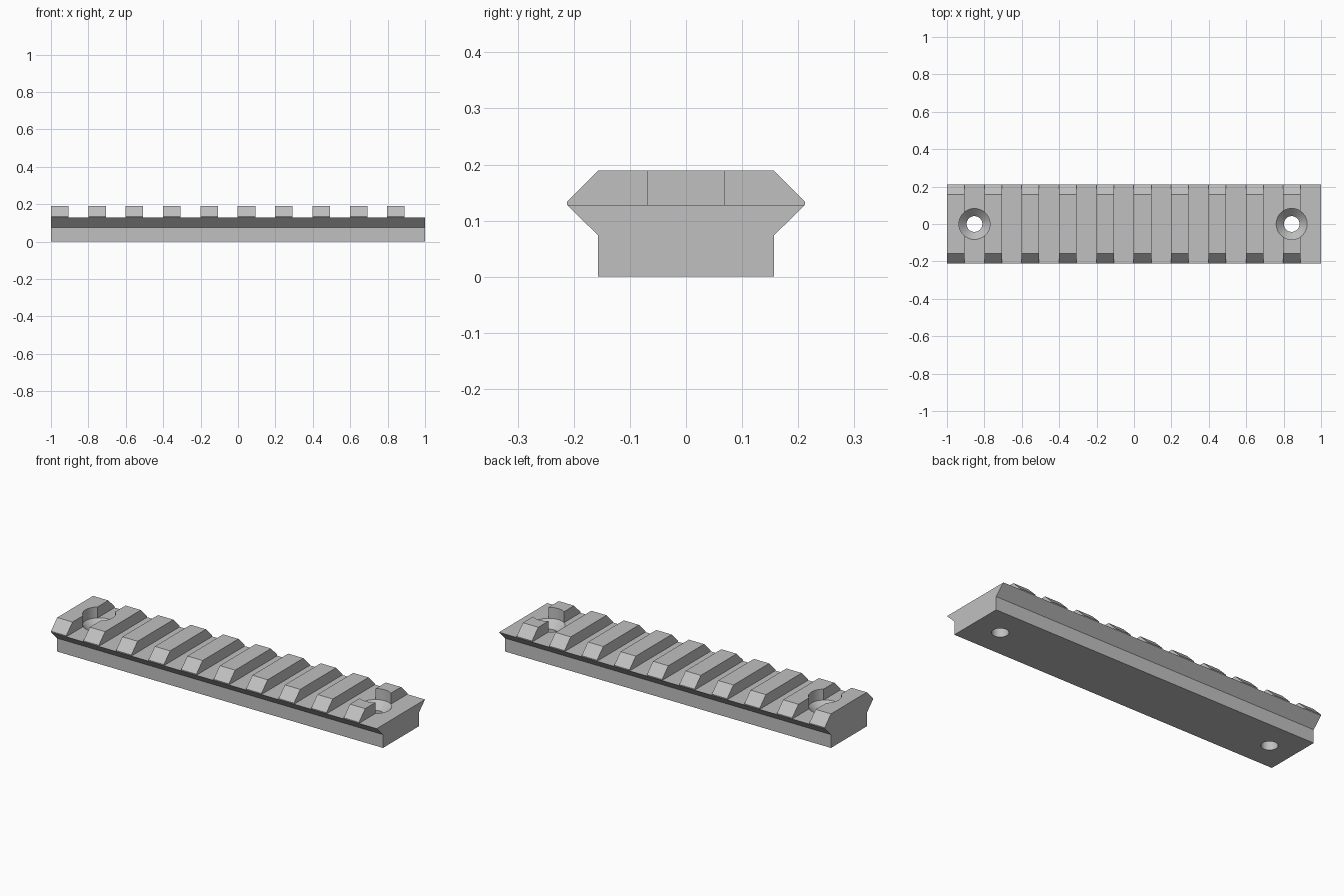
import bpy
import bmesh
from math import radians
from mathutils import Matrix

cube = bpy.data.objects.get("Cube")
if cube:
    bpy.data.objects.remove(cube, do_unlink=True)

TOP, FLOOR = 0.189, 0.128
PITCH, TOOTH, TEETH = 0.1997, 0.094, 10

grey = bpy.data.materials.new("plain_grey")
grey.use_nodes = True
colour = (0.53, 0.53, 0.53, 1)
grey.diffuse_color = colour
grey.node_tree.nodes["Principled BSDF"].inputs["Base Color"].default_value = colour


def make_object(name, bm):
    bmesh.ops.recalc_face_normals(bm, faces=bm.faces)
    mesh = bpy.data.meshes.new(name)
    bm.to_mesh(mesh)
    bm.free()
    mesh.materials.append(grey)
    obj = bpy.data.objects.new(name, mesh)
    bpy.context.collection.objects.link(obj)
    return obj


def cut(target, cutter):
    cutter.hide_render = True
    mod = target.modifiers.new("cut", 'BOOLEAN')
    mod.operation, mod.solver, mod.object = 'DIFFERENCE', 'EXACT', cutter
    bpy.context.view_layer.objects.active = target
    bpy.ops.object.modifier_apply(modifier=mod.name)
    bpy.data.objects.remove(cutter, do_unlink=True)


# Rail bar: mirrored cross-section extruded along x
half = [(0.157, 0), (0.157, 0.074), (0.212, FLOOR), (0.212, 0.134), (0.157, TOP)]
outline = half + [(-y, z) for y, z in reversed(half)]
bm = bmesh.new()
end = bm.faces.new([bm.verts.new((-1, y, z)) for y, z in outline])
side = bmesh.ops.extrude_face_region(bm, geom=[end])
bmesh.ops.translate(bm, vec=(2, 0, 0),
                    verts=[v for v in side["geom"] if isinstance(v, bmesh.types.BMVert)])
rail = make_object("slotted_rail", bm)

# Cross slots between the teeth, the last one open at the end
bm = bmesh.new()
for i in range(TEETH):
    x0 = -1 + i * PITCH + TOOTH
    x1 = -1 + (i + 1) * PITCH if i < TEETH - 1 else 1.1
    place = Matrix.Translation(((x0 + x1) / 2, 0, FLOOR + 0.1))
    bmesh.ops.create_cube(bm, size=1, matrix=place @ Matrix.Diagonal((x1 - x0, 1, 0.2, 1)))
cut(rail, make_object("slot_cutter", bm))

# Countersunk screw holes: a revolved bore, cone and head recess
bm = bmesh.new()
profile = [(0, -0.1), (0.042, -0.1), (0.042, FLOOR - 0.041),
           (0.083, FLOOR), (0.083, 0.3), (0, 0.3)]
for x in (-0.853, 0.843):
    verts = [bm.verts.new((x + r, 0, z)) for r, z in profile]
    edges = [bm.edges.new(pair) for pair in zip(verts, verts[1:])]
    bmesh.ops.spin(bm, geom=verts + edges, cent=(x, 0, 0), axis=(0, 0, 1),
                   angle=radians(360), steps=48, use_duplicate=False)
bmesh.ops.remove_doubles(bm, verts=bm.verts, dist=0.0001)
cut(rail, make_object("screw_hole_cutter", bm))

# Smooth bores, crisp edges
bpy.ops.object.select_all(action='DESELECT')
rail.select_set(True)
bpy.context.view_layer.objects.active = rail
bpy.ops.object.shade_smooth_by_angle(angle=radians(25))
